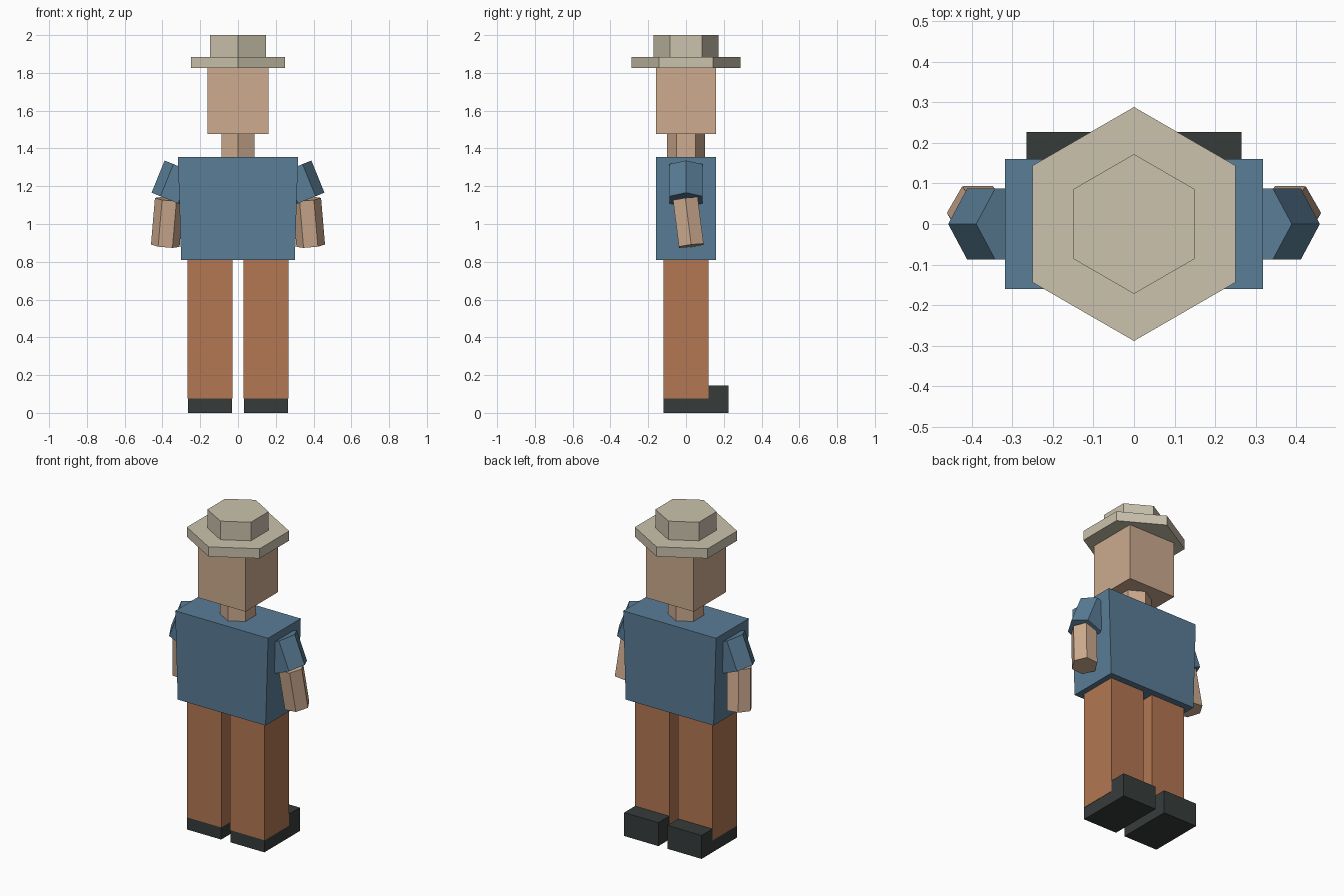
import bpy, bmesh, math
from mathutils import Vector

if "Cube" in bpy.data.objects:
    bpy.data.objects.remove(bpy.data.objects["Cube"])


def material(name, r, g, b):
    lin = lambda c: ((c / 255 + 0.055) / 1.055) ** 2.4
    m = bpy.data.materials.new(name)
    m.diffuse_color = (lin(r), lin(g), lin(b), 1)
    m.use_nodes = True
    m.node_tree.nodes["Principled BSDF"].inputs["Base Color"].default_value = m.diffuse_color
    return m


SKIN = material("skin", 205, 171, 143)
SHIRT = material("shirt_blue", 90, 125, 150)
TROUSERS = material("trouser_brown", 179, 119, 82)
SHOE = material("shoe_black", 54, 60, 59)
HAT = material("hat_beige", 203, 194, 173)


def loft(name, ring_a, ring_b, mat):
    """Closed solid between two matching rings of points."""
    bm = bmesh.new()
    a = [bm.verts.new(p) for p in ring_a]
    b = [bm.verts.new(p) for p in ring_b]
    bm.faces.new(a)
    bm.faces.new(b)
    for i in range(len(a)):
        j = (i + 1) % len(a)
        bm.faces.new((a[i], a[j], b[j], b[i]))
    bmesh.ops.recalc_face_normals(bm, faces=bm.faces)
    mesh = bpy.data.meshes.new(name)
    bm.to_mesh(mesh)
    bm.free()
    mesh.materials.append(mat)
    ob = bpy.data.objects.new(name, mesh)
    bpy.context.collection.objects.link(ob)
    return ob


def rect(x0, x1, y0, y1, z):
    return [(x0, y0, z), (x1, y0, z), (x1, y1, z), (x0, y1, z)]


def hex_prism(name, start, end, radius, mat, corner):
    """Six-sided prism along start-end, one corner pointing along 'corner'."""
    start, end = Vector(start), Vector(end)
    axis = (end - start).normalized()
    u = Vector(corner)
    u = (u - axis * u.dot(axis)).normalized()
    v = axis.cross(u)
    ring = [(u * math.cos(k * math.pi / 3) + v * math.sin(k * math.pi / 3)) * radius
            for k in range(6)]
    return loft(name, [start + p for p in ring], [end + p for p in ring], mat)


# Hat, head and neck
hex_prism("hat_crown", (0, 0, 1.885), (0, 0, 2.0), 0.172, HAT, (0, 1, 0))
hex_prism("hat_brim", (0, 0, 1.825), (0, 0, 1.885), 0.288, HAT, (0, 1, 0))
loft("head", rect(-.162, .162, -.158, .158, 1.477), rect(-.162, .162, -.158, .158, 1.826), SKIN)
hex_prism("neck", (0, 0, 1.35), (0, 0, 1.48), 0.1, SKIN, (0, 1, 0))

# Torso, slightly wider at the shoulders
loft("torso", rect(-.301, .301, -.16, .16, 0.81), rect(-.318, .318, -.16, .16, 1.355), SHIRT)

# Shoe side profile (y, z): low heel under the leg, tall toe behind it
SHOE_PROFILE = [(-.12, 0), (.226, 0), (.226, .145), (.12, .145), (.12, .075), (-.12, .075)]

for side, s in (("left", -1), ("right", 1)):
    # Leg and shoe
    loft(side + "_leg", rect(s * .03, s * .267, -.12, .12, .075),
         rect(s * .03, s * .267, -.12, .12, .81), TROUSERS)
    loft(side + "_shoe", [(s * .031, y, z) for y, z in SHOE_PROFILE],
         [(s * .265, y, z) for y, z in SHOE_PROFILE], SHOE)
    # Sleeve and forearm
    hex_prism(side + "_sleeve", (s * .295, 0, 1.298), (s * .364, 0, 1.128), 0.101, SHIRT, (1, 0, 0))
    hex_prism(side + "_forearm", (s * .364, -.003, 1.132), (s * .385, .028, .885), 0.076,
              SKIN, (1, 0, 0))
